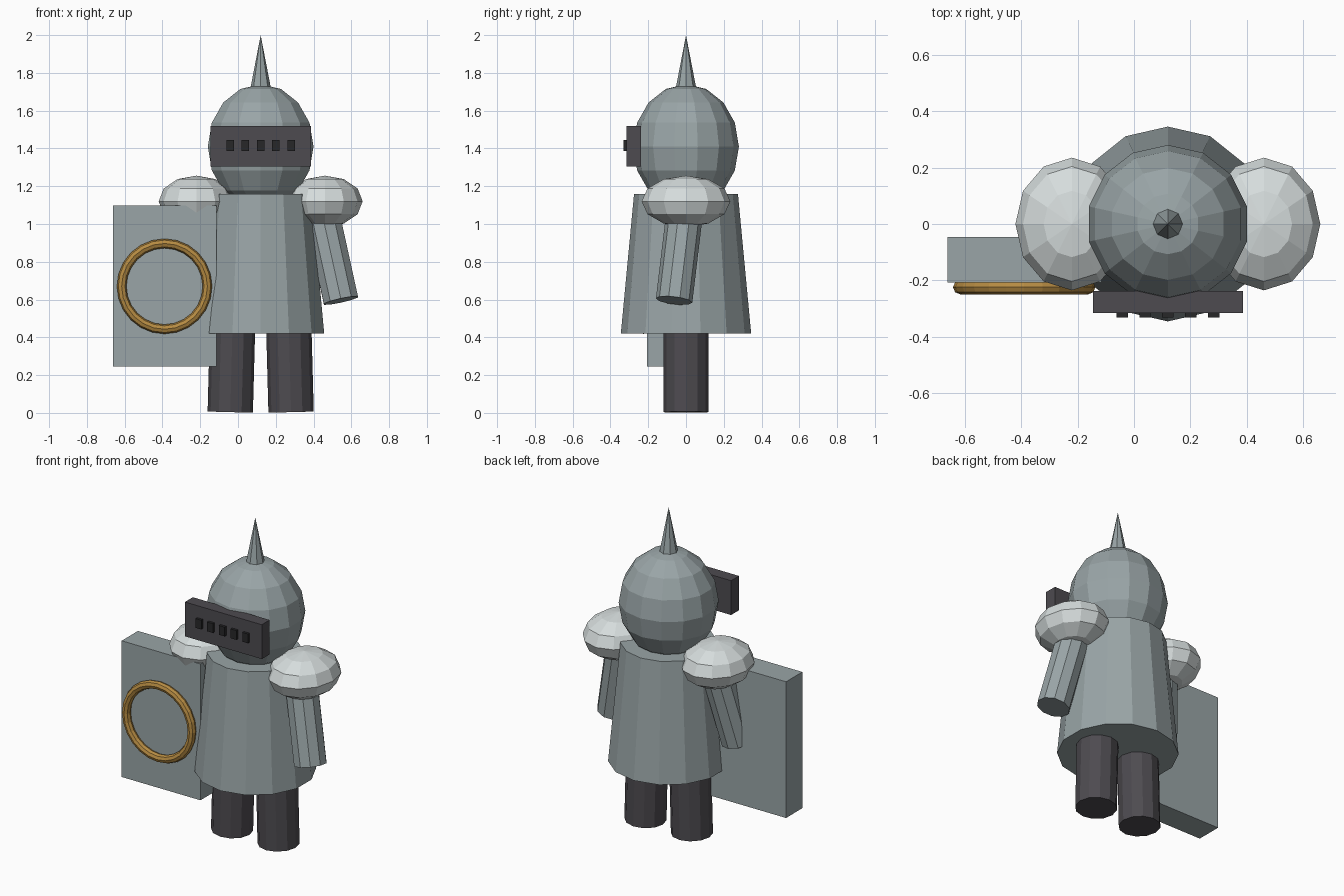
import bpy
from mathutils import Vector

cube = bpy.data.objects.get("Cube")
if cube:
    bpy.data.objects.remove(cube, do_unlink=True)

MID = 0.12  # centre line of the figure


def make_material(name, rgb):
    mat = bpy.data.materials.new(name)
    mat.use_nodes = True
    mat.diffuse_color = (*rgb, 1)
    bsdf = next(n for n in mat.node_tree.nodes if n.type == 'BSDF_PRINCIPLED')
    bsdf.inputs["Base Color"].default_value = (*rgb, 1)
    return mat


steel = make_material("steel grey", (0.32, 0.375, 0.385))
pale = make_material("pale steel", (0.67, 0.72, 0.72))
dark = make_material("dark iron", (0.075, 0.07, 0.08))
black = make_material("slot black", (0.02, 0.02, 0.022))
gold = make_material("gold", (0.47, 0.26, 0.055))


def finish(name, mat):
    obj = bpy.context.object
    obj.name = obj.data.name = name
    obj.data.materials.append(mat)
    return obj


def box(name, low, high, mat):
    low, high = Vector(low), Vector(high)
    bpy.ops.mesh.primitive_cube_add(size=1, location=(low + high) / 2)
    obj = finish(name, mat)
    obj.scale = high - low
    return obj


def ball(name, centre, radii, segments, rings, mat):
    bpy.ops.mesh.primitive_uv_sphere_add(segments=segments, ring_count=rings,
                                         radius=1, location=centre)
    finish(name, mat).scale = radii


def limb(name, start, end, r_start, r_end, sides, mat):
    """Straight, optionally tapered tube between two points."""
    start, end = Vector(start), Vector(end)
    axis = end - start
    bpy.ops.mesh.primitive_cone_add(vertices=sides, radius1=r_start, radius2=r_end,
                                    depth=axis.length, location=(start + end) / 2)
    obj = finish(name, mat)
    tilt = Vector((0, 0, 1)).rotation_difference(axis)
    obj.rotation_euler = tilt.to_euler()


# Tunic and helmet
limb("tunic", (MID, 0, 0.42), (MID, 0, 1.16), 0.345, 0.275, 14, steel)
ball("helmet", (MID, 0, 1.41), (0.287, 0.28, 0.33), 14, 8, steel)
limb("helmet_spike", (MID, 0, 1.72), (MID, 0, 2.0), 0.054, 0, 8, steel)

# Visor with a row of slots
box("visor", (MID - 0.266, -0.316, 1.305), (MID + 0.266, -0.238, 1.52), dark)
for i in range(5):
    x = MID + (i - 2) * 0.081
    box(f"visor_slot_{i + 1}", (x - 0.02, -0.332, 1.387), (x + 0.02, -0.3, 1.445), black)

# Shoulders and legs on both sides
for side, s in (("left", 1), ("right", -1)):
    ball(f"{side}_shoulder", (MID + s * 0.34, 0, 1.12), (0.2, 0.235, 0.136), 12, 6, pale)
    limb(f"{side}_leg", (MID + s * 0.161, 0, 0.004), (MID + s * 0.145, 0, 0.6),
         0.12, 0.12, 12, dark)

# Arms; the right one reaches forward to the shield
limb("left_arm", (0.545, -0.063, 0.595), (0.43, 0, 1.12), 0.097, 0.097, 10, steel)
limb("right_arm", (-0.285, -0.105, 0.61), (-0.2, 0, 1.12), 0.097, 0.097, 10, steel)

# Shield with a raised ring
box("shield", (-0.661, -0.207, 0.245), (-0.115, -0.046, 1.098), steel)
bpy.ops.mesh.primitive_torus_add(major_segments=24, minor_segments=8,
                                 major_radius=0.227, minor_radius=0.025,
                                 location=(-0.389, -0.224, 0.67),
                                 rotation=(1.5708, 0, 0))
finish("shield_ring", gold)
